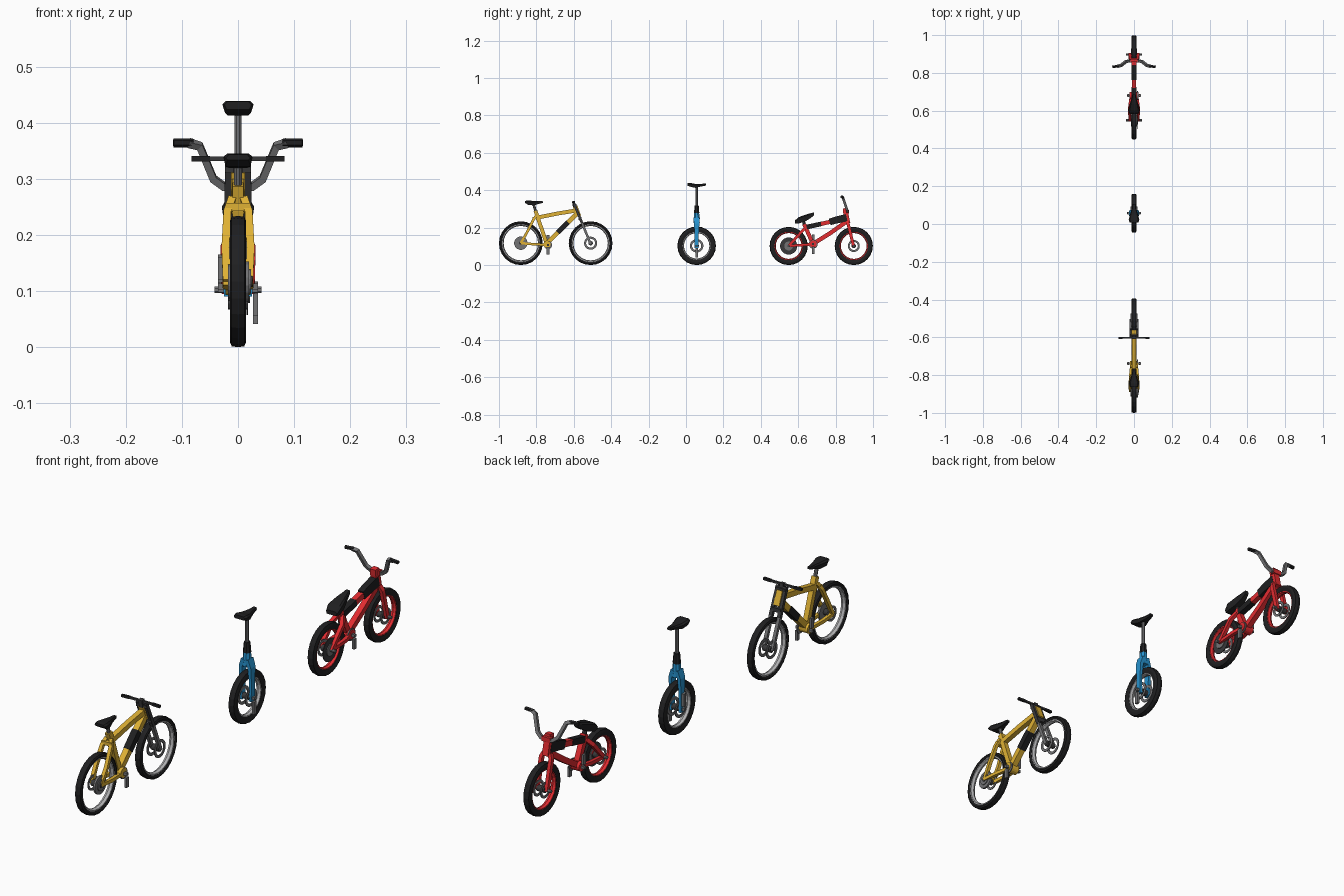
import bpy, bmesh, math
from mathutils import Vector

if "Cube" in bpy.data.objects:
    bpy.data.objects.remove(bpy.data.objects["Cube"])


def mat(name, c):
    m = bpy.data.materials.new(name)
    m.diffuse_color = (*c, 1)
    m.use_nodes = True
    m.node_tree.nodes["Principled BSDF"].inputs["Base Color"].default_value = m.diffuse_color
    return m


YELLOW = mat("yellow paint", (0.74, 0.44, 0.035))
RED = mat("red paint", (0.76, 0.025, 0.03))
BLUE = mat("blue paint", (0.02, 0.29, 0.62))
BLACK = mat("black rubber", (0.014, 0.014, 0.015))
DARK = mat("dark metal", (0.04, 0.04, 0.042))
GREY = mat("grey metal", (0.17, 0.17, 0.175))
SILVER = mat("silver rim", (0.45, 0.45, 0.46))


def skin(name, rings, material, closed=False):
    """Join rings of points into a flat-faced surface, capped unless closed."""
    bm = bmesh.new()
    rows = [[bm.verts.new(p) for p in r] for r in rings]
    n = len(rows[0])
    pairs = list(zip(rows, rows[1:])) + ([(rows[-1], rows[0])] if closed else [])
    for a, b in pairs:
        for i in range(n):
            j = (i + 1) % n
            bm.faces.new((a[i], a[j], b[j], b[i]))
    if not closed:
        bm.faces.new(rows[0][::-1])
        bm.faces.new(rows[-1])
    bmesh.ops.recalc_face_normals(bm, faces=bm.faces)
    me = bpy.data.meshes.new(name)
    bm.to_mesh(me)
    bm.free()
    me.materials.append(material)
    ob = bpy.data.objects.new(name, me)
    bpy.context.collection.objects.link(ob)
    return ob


def tube(name, pts, r, material, sides=4, flat=1.0):
    """Tube along a path; r is one radius or one per point; flat scales the depth."""
    pts = [Vector(p) for p in pts]
    rs = r if isinstance(r, (list, tuple)) else [r] * len(pts)
    if sides == 4:                      # square section of half width r
        rs = [q * 1.25 for q in rs]
    d = pts[-1] - pts[0]
    ref = Vector((0, 1, 0)) if abs(d.x) > 0.75 * d.length else Vector((1, 0, 0))
    rings = []
    for i, p in enumerate(pts):
        t = Vector()
        if i:
            t += (p - pts[i - 1]).normalized()
        if i < len(pts) - 1:
            t += (pts[i + 1] - p).normalized()
        t.normalize()
        u = (ref - t * ref.dot(t)).normalized()
        v = t.cross(u)
        rings.append([p + rs[i] * (u * math.cos(a) + v * math.sin(a) * flat)
                      for a in [(k + 0.5) * math.tau / sides for k in range(sides)]])
    return skin(name, rings, material)


def ring(name, profile, y, z, material, seg=24):
    """Turn a closed (x, radius) profile about the axle."""
    rings = [[(x, y + r * math.cos(k * math.tau / seg), z + r * math.sin(k * math.tau / seg))
              for k in range(seg)] for x, r in profile]
    return skin(name, rings, material, closed=True)


def disc(name, x, half, r, y, z, material):
    return tube(name, [(x - half, y, z), (x + half, y, z)], r, material, 16)


def wheel(name, y, r, depth, w, rim_mat, rim_depth):
    ri = r - depth
    ring(name + "_tyre", [(-w * .75, ri), (-w, r - depth * .5), (-w * .8, r - depth * .1), (0, r),
                          (w * .8, r - depth * .1), (w, r - depth * .5), (w * .75, ri)], y, r, BLACK)
    q = w * .68
    ring(name + "_rim", [(-q, ri + .003), (q, ri + .003), (q, ri - rim_depth * .5),
                         (0, ri - rim_depth), (-q, ri - rim_depth * .5)], y, r, rim_mat)
    disc(name + "_hub", 0, .017, .012, y, r, DARK)


def rotor(name, x, y, z, r, material=GREY):
    ring(name, [(x - .0015, r), (x + .0015, r), (x + .0015, r * .68), (x - .0015, r * .68)],
         y, z, material)


def cranks(name, y, z, length, sprocket):
    tube(name + "_axle", [(-.036, y, z), (.036, y, z)], .006, GREY)
    if sprocket:
        disc(name + "_sprocket", .018, .002, sprocket, y, z, GREY)
    # one crank hangs down on the right, the other points up on the left
    for s in (-1, 1):
        tube(name + "_crank", [(s * .031, y, z - s * .012), (s * .031, y, z - s * length)],
             .0052, GREY, 4, 1.6)


def saddle(name, stations, material=BLACK):
    """Stations run back to nose: y, half width, top, bottom."""
    skin(name, [[(-w, y, t - .006), (-w * .75, y, t), (w * .75, y, t), (w, y, t - .006),
                 (w * .85, y, b), (-w * .85, y, b)] for y, w, t, b in stations], material)


# ---------------- yellow mountain bike ----------------
RY, FY, R = -.883, -.510, .117
wheel("yellow_rear_wheel", RY, R, .016, .014, SILVER, .009)
wheel("yellow_front_wheel", FY, R, .016, .014, SILVER, .009)
disc("yellow_cassette", .016, .004, .036, RY, R, GREY)
disc("yellow_cassette_small", .0215, .002, .022, RY, R, GREY)
disc("yellow_cassette_nut", .024, .002, .01, RY, R, DARK)
rotor("yellow_rear_brake_disc", -.016, RY, R, .03)
rotor("yellow_front_brake_disc", -.016, FY, R, .035)
rotor("yellow_front_hub_ring", .016, FY, R, .035)
tube("yellow_top_tube", [(0, -.803, .252), (0, -.69, .275), (0, -.585, .292)], .0118, YELLOW)
tube("yellow_down_tube", [(0, -.583, .275), (0, -.745, .115)], .0135, YELLOW)
tube("yellow_down_tube_pack", [(0, -.63, .229), (0, -.685, .174)], .015, BLACK)
tube("yellow_seat_tube", [(0, -.805, .29), (0, -.743, .11)], .0115, YELLOW)
tube("yellow_head_tube", [(0, -.593, .315), (0, -.573, .262)], .014, YELLOW)
disc("yellow_bottom_bracket", 0, .022, .019, -.743, .112, YELLOW)
tube("yellow_stay_bridge", [(-.022, -.813, .25), (.022, -.813, .25)], .008, YELLOW)
for s in (-1, 1):
    tube("yellow_seat_stay", [(s * .01, -.801, .265), (s * .019, -.817, .24),
                              (s * .0225, -.85, .175), (s * .02, RY, R)], .0078, YELLOW)
    tube("yellow_chain_stay", [(s * .02, RY, R), (s * .021, -.82, .112), (s * .014, -.745, .108)],
         .0075, YELLOW)
    tube("yellow_fork_upper", [(s * .016, -.599, .33), (s * .018, -.556, .225)], .0078, DARK)
    tube("yellow_fork_lower", [(s * .018, -.56, .235), (s * .018, FY, R - .004)], .0072, GREY)
    tube("yellow_grip", [(s * .05, -.602, .336), (s * .083, -.604, .336)], .0055, BLACK)
for y, z in ((-.594, .318), (-.566, .25)):
    tube("yellow_fork_crown", [(-.022, y, z), (.022, y, z)], .009, DARK)
tube("yellow_handlebar", [(-.055, -.602, .336), (.055, -.602, .336)], .0045, DARK)
tube("yellow_stem", [(0, -.597, .312), (0, -.602, .342)], .009, DARK)
tube("yellow_seat_post", [(0, -.802, .28), (0, -.816, .328)], .0075, GREY, 8)
saddle("yellow_saddle", [(-.862, .022, .343, .334), (-.845, .026, .345, .322),
                         (-.815, .018, .343, .319), (-.79, .01, .342, .326), (-.765, .007, .341, .332)])
cranks("yellow_pedal", -.738, .108, .052, .022)

# ---------------- blue unicycle ----------------
UY, UR = .057, .103
wheel("unicycle_wheel", UY, UR, .028, .0142, SILVER, .007)
rotor("unicycle_hub_ring", -.016, UY, UR, .036)
rotor("unicycle_hub_ring", .016, UY, UR, .036)
cranks("unicycle_pedal", UY, UR, .062, 0)
for s in (-1, 1):
    tube("unicycle_fork_leg", [(s * .008, UY, .252), (s * .019, UY, .222), (s * .021, UY, .17),
                               (s * .02, UY, .09)], [.009, .008, .006, .006], BLUE, 4, 2.1)
tube("unicycle_fork_neck", [(0, UY, .225), (0, UY, .28)], [.018, .0145], BLUE, 8)
tube("unicycle_post_clamp", [(0, UY, .278), (0, UY, .318)], [.0155, .012], BLACK, 8)
tube("unicycle_seat_post", [(0, UY, .31), (0, UY, .418)], .007, GREY, 8)
saddle("unicycle_saddle", [(.008, .024, .438, .424), (.022, .028, .439, .419), (.05, .022, .434, .413),
                           (.08, .012, .434, .42), (.106, .008, .436, .425)])

# ---------------- red stunt bike ----------------
RY, FY, R = .549, .897, .102
for n, y in (("rear", RY), ("front", FY)):
    wheel("red_%s_wheel" % n, y, R, .026, .0142, RED, .007)
    tube("red_%s_pegs" % n, [(-.042, y, R), (.042, y, R)], .0062, GREY, 8)
    for s in (-1, 1):
        rotor("red_%s_hub_ring" % n, s * .015, y, R, .032)
disc("red_rear_sprocket", .0165, .0015, .046, RY, R, DARK)
disc("red_rear_cog", .019, .002, .024, RY, R, GREY)
tube("red_down_tube", [(0, .862, .235), (0, .77, .17), (0, .682, .115)], .0128, RED)
tube("red_seat_tube", [(0, .632, .218), (0, .68, .11)], .012, RED)
tube("red_head_tube", [(0, .853, .285), (0, .866, .222)], .0145, RED)
tube("red_top_tube", [(0, .638, .201), (0, .855, .25)], .0125, RED)
tube("red_top_pad_front", [(0, .768, .23), (0, .8, .24), (0, .859, .253)], [.0135, .0145, .0155],
     BLACK, 4, 1.45)
tube("red_top_pad_rear", [(0, .645, .203), (0, .722, .22)], .014, BLACK)
disc("red_bottom_bracket", 0, .023, .019, .68, .113, RED)
for s in (-1, 1):
    tube("red_seat_stay", [(s * .01, .638, .2), (s * .024, .615, .175), (s * .022, RY, R)],
         .0085, RED)
    tube("red_chain_stay", [(s * .022, RY, R), (s * .023, .63, .108), (s * .015, .68, .112)],
         .0078, RED)
    tube("red_fork_leg", [(s * .012, .863, .232), (s * .021, .868, .215), (s * .021, FY, R - .005)],
         .0078, RED, 4, 1.2)
    tube("red_handlebar", [(0, .864, .284), (s * .025, .864, .286), (s * .044, .859, .3),
                           (s * .068, .84, .358), (s * .088, .835, .364)], .0075, GREY)
    tube("red_grip", [(s * .08, .836, .364), (s * .115, .832, .364)], .0078, BLACK, 6)
tube("red_stem", [(0, .852, .28), (0, .85, .304)], .0135, RED)
tube("red_stem_clamp", [(-.018, .863, .286), (.018, .863, .286)], .0105, RED)
tube("red_seat_post", [(0, .634, .21), (0, .628, .235)], .009, DARK, 8)
saddle("red_saddle", [(.582, .024, .238, .222), (.602, .029, .256, .222), (.635, .022, .268, .232),
                      (.665, .013, .277, .25), (.685, .009, .282, .266)])
cranks("red_pedal", .68, .112, .052, .024)
